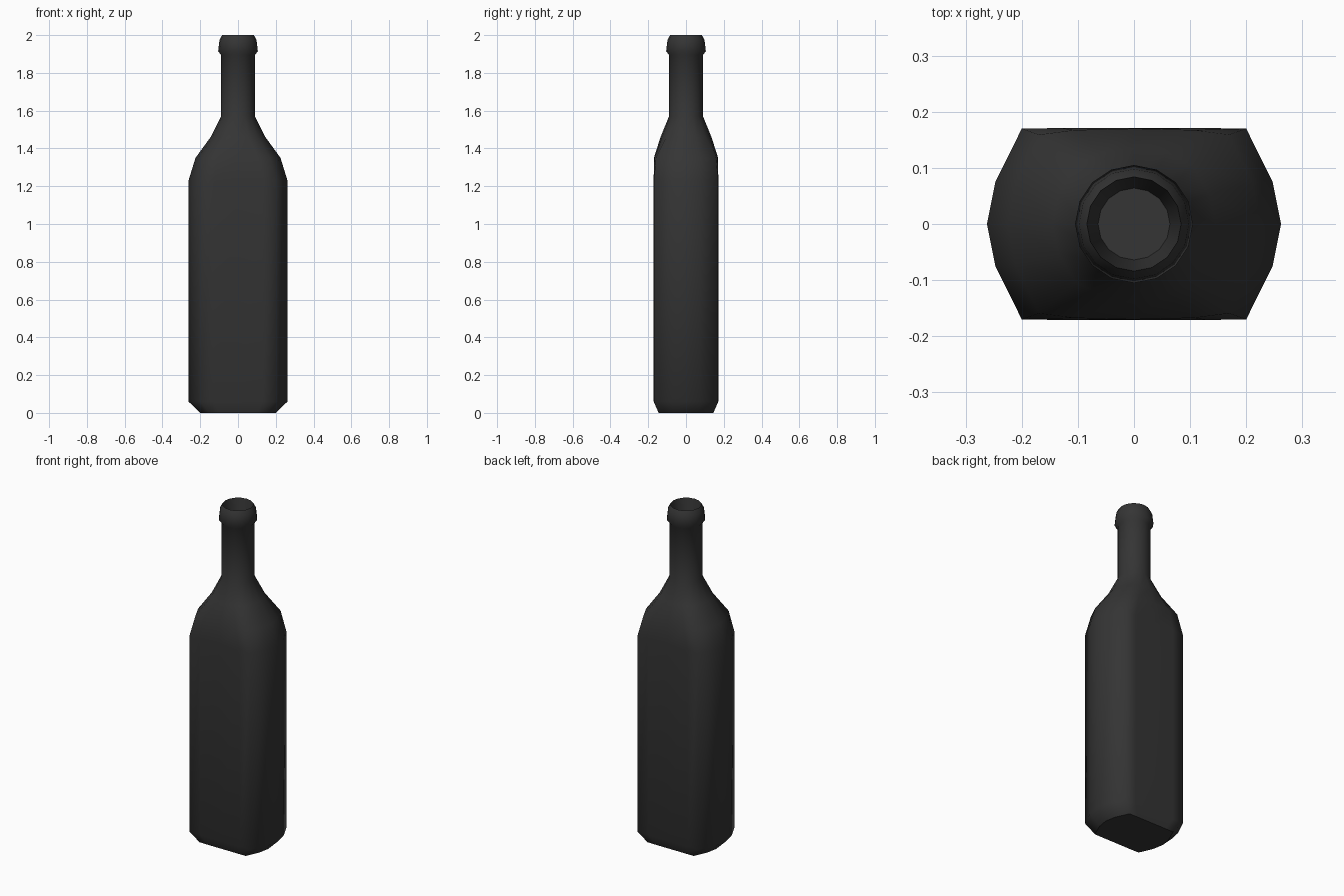
import bpy, bmesh, math

cube = bpy.data.objects.get("Cube")
if cube:
    bpy.data.objects.remove(cube, do_unlink=True)

glass = bpy.data.materials.new("dark glass")
glass.use_nodes = True
color = (0.035, 0.035, 0.035, 1)
glass.diffuse_color = color
glass.node_tree.nodes["Principled BSDF"].inputs["Base Color"].default_value = color

SIDES = 16
HALF_X, HALF_Y = 0.262, 0.171

# Body cross-section: broad flat front and back, bowed sides
quarter = [(HALF_X, 0), (0.247, 0.075), (0.2, 0.17), (0.13, HALF_Y)]
section = quarter + [(0, HALF_Y)] + [(-x, y) for x, y in reversed(quarter)]
section += [(x, -y) for x, y in reversed(section[1:-1])]

# Levels: height, half width, half depth, roundness (0 body section, 1 ellipse)
levels = [
    (0.0, 0.2, 0.145, 0),
    (0.06, HALF_X, HALF_Y, 0),
    (1.23, HALF_X, HALF_Y, 0),
    (1.35, 0.225, 0.17, 0.2),
    (1.46, 0.145, 0.135, 0.8),
    (1.57, 0.09, 0.09, 1),
    (1.895, 0.09, 0.09, 1),
    (1.915, 0.105, 0.105, 1),
    (1.975, 0.098, 0.098, 1),
    (2.0, 0.084, 0.084, 1),
    (1.88, 0.064, 0.064, 1),
]

bm = bmesh.new()


def ring(z, rx, ry, roundness):
    verts = []
    for i, (x, y) in enumerate(section):
        a = math.tau * i / SIDES
        px = x / HALF_X * (1 - roundness) + math.cos(a) * roundness
        py = y / HALF_Y * (1 - roundness) + math.sin(a) * roundness
        verts.append(bm.verts.new((px * rx, py * ry, z)))
    return verts


# Loft the shell from base to mouth, then close the base and the mouth floor
rings = [ring(*level) for level in levels]
for low, high in zip(rings, rings[1:]):
    for i in range(SIDES):
        j = (i + 1) % SIDES
        bm.faces.new((low[i], low[j], high[j], high[i]))
bm.faces.new(reversed(rings[0]))
bm.faces.new(rings[-1])

# Smooth shading with crisp edges at the base, rim and mouth floor
for face in bm.faces:
    face.smooth = True
for loop in (rings[0], rings[-2], rings[-1]):
    for i in range(SIDES):
        bm.edges.get((loop[i], loop[(i + 1) % SIDES])).smooth = False

mesh = bpy.data.meshes.new("bottle")
bm.to_mesh(mesh)
bm.free()
mesh.materials.append(glass)
bottle = bpy.data.objects.new("bottle", mesh)
bpy.context.collection.objects.link(bottle)
